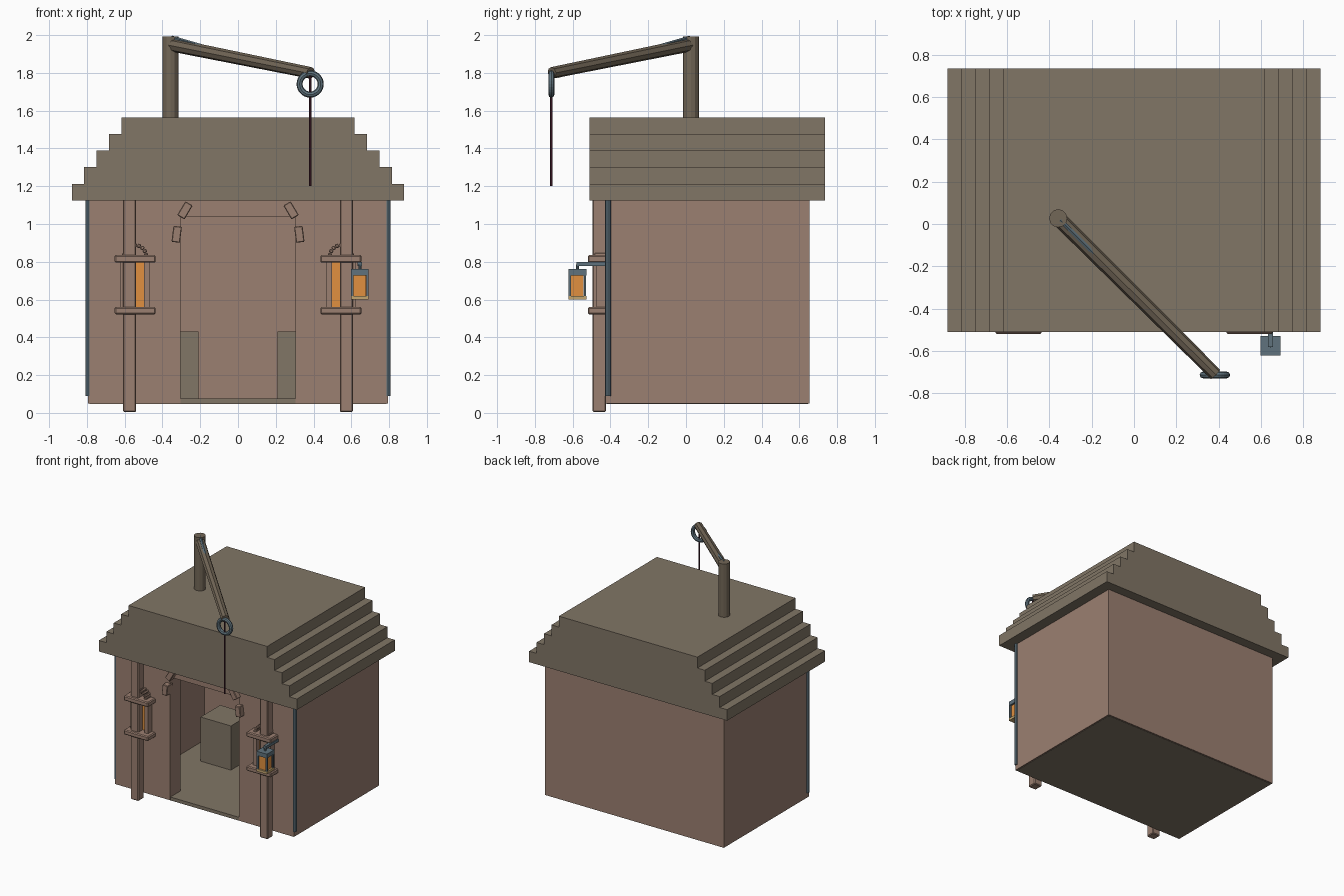
import bpy, bmesh, math
from mathutils import Vector, Matrix

if "Cube" in bpy.data.objects:
    bpy.data.objects.remove(bpy.data.objects["Cube"])


def material(name, r, g, b):
    m = bpy.data.materials.new(name)
    m.diffuse_color = (r, g, b, 1)
    m.use_nodes = True
    m.node_tree.nodes["Principled BSDF"].inputs["Base Color"].default_value = m.diffuse_color
    return m


WALL = material("clay", 0.33, 0.215, 0.165)
ROOF = material("thatch", 0.22, 0.18, 0.133)
WOOD = material("timber", 0.17, 0.135, 0.095)
STEEL = material("steel", 0.115, 0.17, 0.205)
GLOW = material("glow", 0.75, 0.28, 0.05)
PALE = material("lantern_brass", 0.55, 0.38, 0.16)
ROPE = material("rope", 0.06, 0.013, 0.026)


def finish(name, bm, mat, bevel=0):
    bmesh.ops.recalc_face_normals(bm, faces=bm.faces[:])
    me = bpy.data.meshes.new(name)
    bm.to_mesh(me)
    bm.free()
    me.materials.append(mat)
    ob = bpy.data.objects.new(name, me)
    bpy.context.collection.objects.link(ob)
    if bevel:
        mod = ob.modifiers.new("Bevel", 'BEVEL')
        mod.width = bevel
        mod.segments = 1
    return ob


def box(name, x, y, z, mat, bevel=0, spin=0):
    """Box from (min, max) ranges, optionally turned about the y axis."""
    bm = bmesh.new()
    c = Vector([(a + b) / 2 for a, b in (x, y, z)])
    s = [abs(b - a) for a, b in (x, y, z)]
    bmesh.ops.create_cube(bm, size=1, matrix=Matrix.Translation(c)
                          @ Matrix.Rotation(spin, 4, 'Y') @ Matrix.Diagonal((*s, 1)))
    return finish(name, bm, mat, bevel)


def rod(name, a, b, r, mat, sides=8, r2=None):
    a, b = Vector(a), Vector(b)
    bm = bmesh.new()
    rot = (b - a).to_track_quat('Z', 'Y').to_matrix().to_4x4()
    bmesh.ops.create_cone(bm, cap_ends=True, segments=sides, radius1=r, radius2=r2 or r,
                          depth=(b - a).length, matrix=Matrix.Translation((a + b) / 2) @ rot)
    return finish(name, bm, mat)


def extrude(name, pts, vec, mat):
    bm = bmesh.new()
    f = bm.faces.new([bm.verts.new(p) for p in pts])
    new = bmesh.ops.extrude_face_region(bm, geom=[f])["geom"]
    bmesh.ops.translate(bm, vec=vec, verts=[v for v in new if isinstance(v, bmesh.types.BMVert)])
    bmesh.ops.triangulate(bm, faces=[g for g in bm.faces if len(g.verts) > 4])
    return finish(name, bm, mat)


def arch(name, cx, cz, radius, size, y, count):
    """Ring of separate stones over a half circle."""
    for i in range(count):
        t = math.pi * (i + 0.3) / (count - 0.4)
        x, z = cx + radius * math.cos(t), cz + radius * math.sin(t)
        w, h = size[0] / 2, size[1] / 2
        box(f"{name}_{i}", (x - w, x + w), y, (z - h, z + h), WALL, 0.004, -t)


# Hollow room: front wall with a doorway, U-shaped wall around the other sides
front = [(-.795, .05), (-.305, .05), (-.305, 1.04), (.305, 1.04), (.305, .05),
         (.795, .05), (.795, 1.13), (-.795, 1.13)]
extrude("front_wall", [(x, -.425, z) for x, z in front], (0, .13, 0), WALL)
plan = [(-.795, -.295), (-.665, -.295), (-.665, .525), (.665, .525),
        (.665, -.295), (.795, -.295), (.795, .655), (-.795, .655)]
extrude("side_and_back_walls", [(x, y, .05) for x, y in plan], (0, 0, 1.08), WALL)
box("floor", (-.785, .785), (-.422, .645), (.048, .075), ROOF)

# Stepped roof
for i in range(5):
    w = .88 - .066 * i
    z = 1.125 + .088 * i
    box(f"roof_tier_{i}", (-w, w), (-.51, .735), (z, z + .088), ROOF)

# Door arch
arch("door_arch_stone", 0, .905, .327, (.045, .085), (-.47, -.40), 8)

# Mirrored parts: posts, windows, crates, corner pipes
for s, side in ((-1, "left"), (1, "right")):
    def mbox(name, x, *args):
        return box(f"{side}_{name}", sorted((s * x[0], s * x[1])), *args)

    mbox("porch_post", (.539, .609), (-.495, -.423), (.005, 1.13), WALL, .006)
    mbox("window_lintel", (.436, .654), (-.52, -.42), (.795, .835), WALL, .007)
    mbox("window_sill", (.436, .654), (-.52, -.42), (.522, .56), WALL, .007)
    mbox("window_pane", (.495, .595), (-.44, -.42), (.56, .795), GLOW)
    mbox("window_inner_stile", (.468, .498), (-.475, -.42), (.56, .795), WALL)
    mbox("window_outer_stile", (.592, .622), (-.475, -.42), (.56, .795), WALL)
    arch(f"{side}_window_arch_stone", s * .545, .83, .058, (.022, .018), (-.485, -.42), 9)
    mbox("crate", (.21, .48), (.21, .46), (.075, .43), ROOF)
    rod(f"{side}_corner_pipe", (s * .793, -.412, .09), (s * .793, -.412, 1.13), .0155, STEEL)

# Hanging lantern on the right post
box("lantern_arm", (.633, .657), (-.58, -.42), (.778, .8), STEEL)
rod("lantern_link", (.645, -.575, .755), (.645, -.575, .785), .008, STEEL)
box("lantern_cap", (.598, .692), (-.622, -.528), (.728, .762), STEEL)
box("lantern_glass", (.612, .678), (-.608, -.542), (.615, .73), GLOW)
box("lantern_base", (.598, .692), (-.622, -.528), (.6, .62), PALE)
for x in (.605, .685):
    for y in (-.615, -.535):
        box("lantern_corner", (x - .006, x + .006), (y - .006, y + .006), (.618, .73), STEEL)

# Crane on the roof
rod("crane_mast", (-.358, .027, 1.5), (-.358, .027, 1.993), .043, WOOD, 12)
rod("crane_boom", (-.358, .027, 1.95), (.385, -.71, 1.80), .036, WOOD, 8, .031)
rod("crane_stay", (-.35, .02, 1.985), (.35, -.68, 1.785), .012, STEEL, 6)

# Pulley ring and rope
bm = bmesh.new()
n, k = 28, 8
rings = []
for i in range(n):
    a = 2 * math.pi * i / n
    ring = []
    for j in range(k):
        b = 2 * math.pi * j / k
        r = .056 + .016 * math.cos(b)
        ring.append(bm.verts.new((.382 + r * math.cos(a), -.713 + .016 * math.sin(b),
                                  1.741 + r * math.sin(a))))
    rings.append(ring)
for i in range(n):
    for j in range(k):
        p, q = rings[i], rings[(i + 1) % n]
        bm.faces.new((p[j], q[j], q[(j + 1) % k], p[(j + 1) % k]))
finish("pulley_ring", bm, STEEL)
rod("hoist_rope", (.382, -.714, 1.2), (.382, -.714, 1.8), .007, ROPE, 6)
